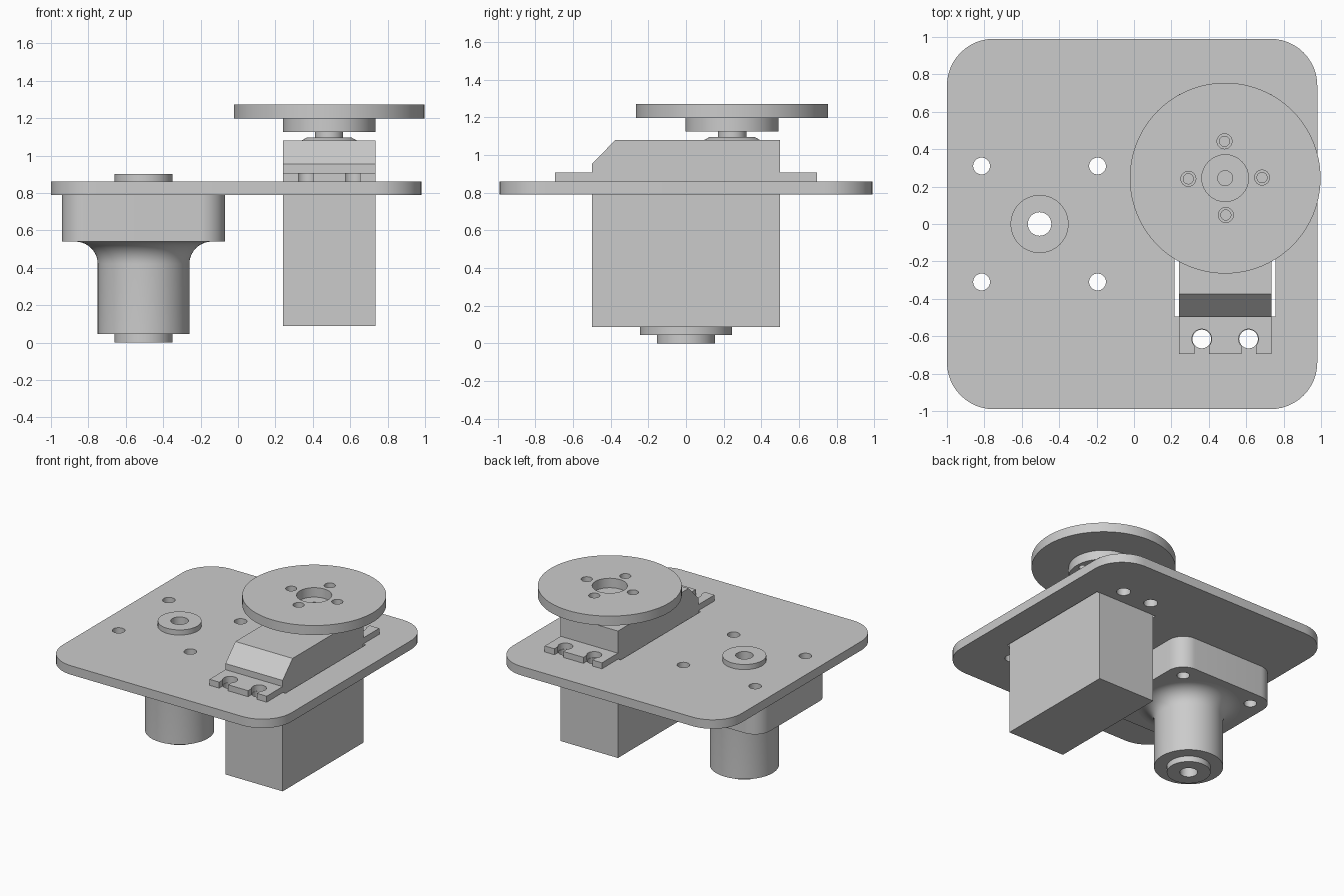
import bpy, bmesh, math
from mathutils import Vector

cube = bpy.data.objects.get("Cube")
if cube:
    bpy.data.objects.remove(cube, do_unlink=True)

grey = bpy.data.materials.new("plain grey")
grey.use_nodes = True
colour = (0.6, 0.6, 0.6, 1)
grey.diffuse_color = colour
grey.node_tree.nodes["Principled BSDF"].inputs["Base Color"].default_value = colour

MOTOR = (-0.505, 0.0)
SERVO_X = 0.4875
HORN = (0.4875, 0.245)


def finish(name, bm):
    bmesh.ops.recalc_face_normals(bm, faces=bm.faces)
    mesh = bpy.data.meshes.new(name)
    bm.to_mesh(mesh)
    bm.free()
    obj = bpy.data.objects.new(name, mesh)
    bpy.context.collection.objects.link(obj)
    mesh.materials.append(grey)
    return obj


def extrude(name, outline, direction):
    """Solid made by sweeping a flat outline along a vector."""
    bm = bmesh.new()
    face = bm.faces.new([bm.verts.new(p) for p in outline])
    new = bmesh.ops.extrude_face_region(bm, geom=[face])["geom"]
    verts = [v for v in new if isinstance(v, bmesh.types.BMVert)]
    bmesh.ops.translate(bm, verts=verts, vec=Vector(direction))
    return finish(name, bm)


def slab(name, centre, size, z0, z1, radius=0, steps=12):
    """Upright box with optional rounded corners."""
    pts = []
    for i, (sx, sy) in enumerate([(1, 1), (-1, 1), (-1, -1), (1, -1)]):
        cx = centre[0] + sx * (size[0] / 2 - radius)
        cy = centre[1] + sy * (size[1] / 2 - radius)
        for k in range(steps + 1 if radius else 1):
            a = (i + k / steps) * math.pi / 2
            pts.append((cx + radius * math.cos(a), cy + radius * math.sin(a), z0))
    return extrude(name, pts, (0, 0, z1 - z0))


def lathe(name, centre, profile, sides=64):
    """Capped solid of revolution from (radius, height) pairs."""
    bm = bmesh.new()
    rings = []
    for r, z in profile:
        rings.append([bm.verts.new((centre[0] + r * math.cos(t), centre[1] + r * math.sin(t), z))
                      for t in (2 * math.pi * k / sides for k in range(sides))])
    for low, high in zip(rings, rings[1:]):
        for k in range(sides):
            n = (k + 1) % sides
            bm.faces.new((low[k], low[n], high[n], high[k]))
    bm.faces.new(rings[0])
    bm.faces.new(rings[-1])
    return finish(name, bm)


def hole(centre, radius, z0=-0.1, z1=1.5):
    return lathe("cutter", centre, [(radius, z0), (radius, z1)], 32)


def cut(obj, cutters):
    for c in cutters:
        mod = obj.modifiers.new("cut", "BOOLEAN")
        mod.operation = "DIFFERENCE"
        mod.solver = "EXACT"
        mod.object = c
        bpy.context.view_layer.objects.active = obj
        bpy.ops.object.modifier_apply(modifier=mod.name)
        bpy.data.objects.remove(c, do_unlink=True)


def smooth(obj):
    bpy.ops.object.select_all(action="DESELECT")
    obj.select_set(True)
    bpy.context.view_layer.objects.active = obj
    bpy.ops.object.shade_smooth_by_angle(angle=math.radians(30))


motor_bolts = [(MOTOR[0] + sx * 0.31, sy * 0.31) for sx in (-1, 1) for sy in (-1, 1)]
tab_bolts = [(SERVO_X + sx * 0.125, sy * 0.615) for sx in (-1, 1) for sy in (-1, 1)]

# Mounting plate with servo opening and bolt holes
plate = slab("mounting_plate", (-0.01, 0), (1.98, 1.98), 0.79, 0.86, 0.25)
cut(plate, [slab("cutter", (SERVO_X, 0), (0.54, 0.99), 0.5, 1)]
    + [hole(p, 0.045) for p in motor_bolts]
    + [hole(p, 0.05) for p in tab_bolts]
    + [hole(MOTOR, 0.15)])

# Bearing flange and its tube, joined by a fillet
flange = slab("bearing_flange", MOTOR, (0.87, 0.87), 0.54, 0.79, 0.13)
cut(flange, [hole(p, 0.045) for p in motor_bolts] + [hole(MOTOR, 0.15)])
fillet = [(0.365 - 0.12 * math.cos(a), 0.42 + 0.12 * math.sin(a))
          for a in (k * math.pi / 20 for k in range(11))]
tube = lathe("bearing_tube", MOTOR, [(0.245, 0.045)] + fillet)
cut(tube, [hole(MOTOR, 0.15)])

# Hollow shaft running through the bearing
shaft = lathe("hollow_shaft", MOTOR, [(0.155, 0), (0.155, 0.9)])
cut(shaft, [hole(MOTOR, 0.063)])

# Servo case with sloped front edge
side = [(-0.498, 0.088), (0.498, 0.088), (0.498, 1.08), (-0.375, 1.08), (-0.498, 0.955)]
case = extrude("servo_case", [(0.24, y, z) for y, z in side], (0.495, 0, 0))

# Mounting tabs with keyhole slots, front and back
for name, s in (("servo_front_tab", -1), ("servo_back_tab", 1)):
    tab = slab(name, (SERVO_X, s * 0.595), (0.495, 0.2), 0.86, 0.907)
    bolts = [p for p in tab_bolts if p[1] * s > 0]
    cut(tab, [hole(p, 0.053) for p in bolts]
        + [slab("cutter", (p[0], s * 0.67), (0.077, 0.11), 0.8, 1) for p in bolts])
    smooth(tab)

# Servo output boss and spindle
boss = lathe("servo_boss", HORN, [(0.148, 1.08), (0.118, 1.097)])
spindle = lathe("servo_spindle", HORN, [(0.075, 1.09), (0.075, 1.128)])

# Horn hub and turning disc with screw holes
screws = [(HORN[0] + 0.197 * math.cos(a), HORN[1] + 0.197 * math.sin(a))
          for a in (math.radians(90 * k + 1) for k in range(4))]
hub = lathe("horn_hub", HORN, [(0.247, 1.126), (0.247, 1.198)])
cut(hub, [hole(p, 0.027) for p in screws] + [hole(HORN, 0.04)])
disc = lathe("turning_disc", HORN, [(0.51, 1.198), (0.51, 1.272)], 96)
cut(disc, [hole(p, 0.04) for p in screws] + [hole(HORN, 0.125)])

for obj in (plate, flange, tube, shaft, boss, spindle, hub, disc):
    smooth(obj)
